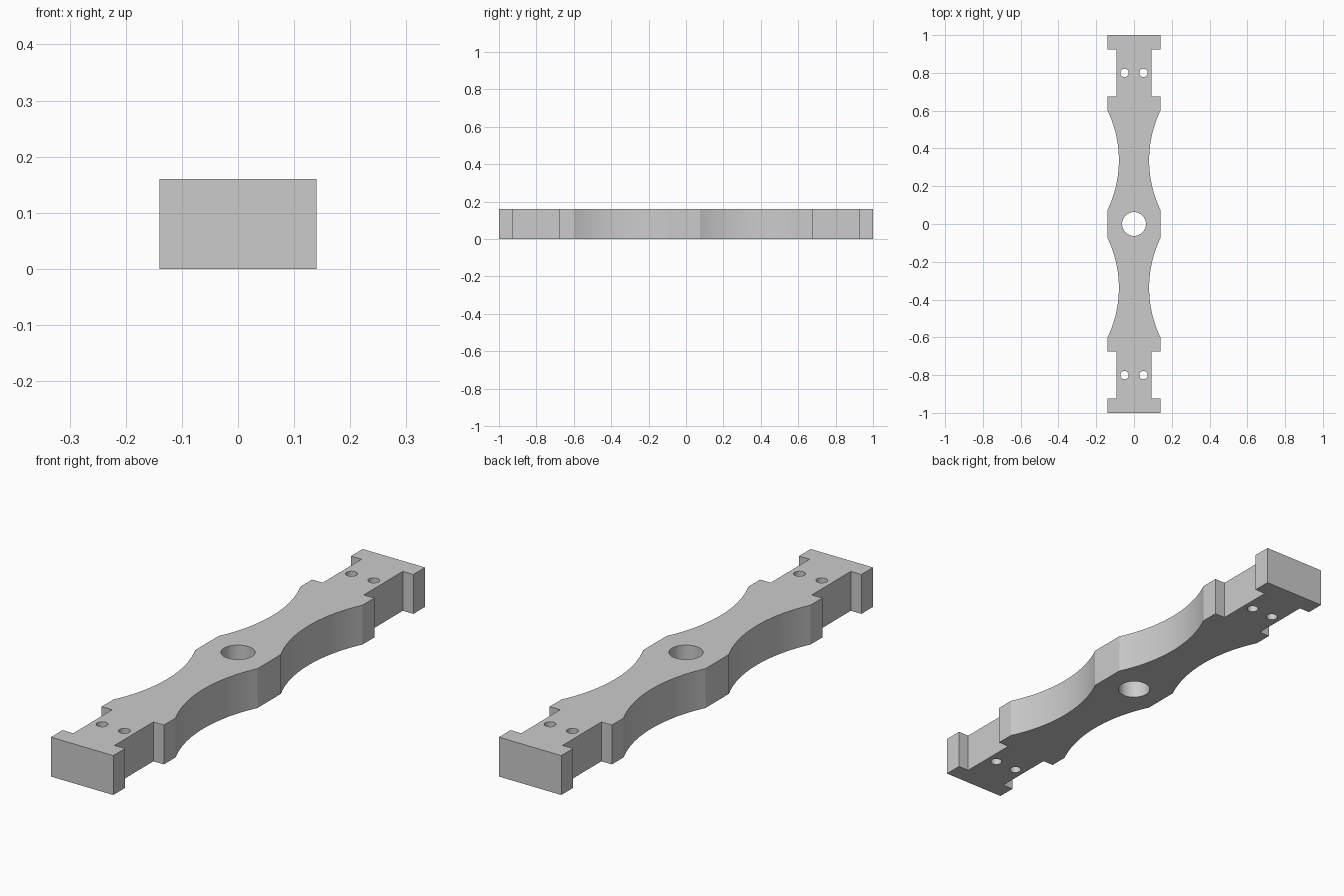
import bpy
import bmesh
from math import sin, cos, asin, pi

HEIGHT = 0.16
HALF_WIDTH = 0.14
NECK = 0.08          # half width at the narrowest point
NOTCH = 0.0925       # half width between the end flanges
ARC_START, ARC_END = 0.075, 0.6

cube = bpy.data.objects.get("Cube")
if cube:
    bpy.data.objects.remove(cube)

grey = bpy.data.materials.new("plain grey")
grey.use_nodes = True
colour = (0.6, 0.6, 0.6, 1)
grey.diffuse_color = colour
grey.node_tree.nodes["Principled BSDF"].inputs["Base Color"].default_value = colour


def scallop(steps=32):
    """Concave arc on the +x, +y side, running outward along y."""
    half = (ARC_END - ARC_START) / 2
    sag = HALF_WIDTH - NECK
    radius = (half ** 2 + sag ** 2) / (2 * sag)
    sweep = asin(half / radius)
    mid = (ARC_START + ARC_END) / 2
    angles = [sweep * (2 * i / steps - 1) for i in range(steps + 1)]
    return [(NECK + radius * (1 - cos(a)), mid + radius * sin(a)) for a in angles]


def circle(x, y, radius, steps=48):
    return [(x + radius * cos(2 * pi * i / steps), y + radius * sin(2 * pi * i / steps))
            for i in range(steps)]


# Quarter outline, mirrored into the full bar outline
quarter = scallop() + [(HALF_WIDTH, 0.675), (NOTCH, 0.675), (NOTCH, 0.925),
                       (HALF_WIDTH, 0.925), (HALF_WIDTH, 1.0)]
right_half = [(x, -y) for x, y in reversed(quarter)] + quarter
outline = right_half + [(-x, y) for x, y in reversed(right_half)]

# Centre bore and a pair of screw holes at each end
loops = [outline, circle(0, 0, 0.063)]
loops += [circle(sx * 0.05, sy * 0.8, 0.022) for sx in (-1, 1) for sy in (-1, 1)]

# Filled flat curve, extruded to the bar's height
curve = bpy.data.curves.new("bar_profile", "CURVE")
curve.dimensions = "2D"
curve.fill_mode = "BOTH"
curve.extrude = HEIGHT / 2
for loop in loops:
    spline = curve.splines.new("POLY")
    spline.points.add(len(loop) - 1)
    for point, (x, y) in zip(spline.points, loop):
        point.co = (x, y, HEIGHT / 2, 1)
    spline.use_cyclic_u = True
profile = bpy.data.objects.new("bar_profile", curve)
bpy.context.collection.objects.link(profile)
bpy.context.view_layer.update()

# Solid bar from the extruded profile
evaluated = profile.evaluated_get(bpy.context.evaluated_depsgraph_get())
mesh = bpy.data.meshes.new_from_object(evaluated)
bpy.data.objects.remove(profile)
bm = bmesh.new()
bm.from_mesh(mesh)
bmesh.ops.remove_doubles(bm, verts=bm.verts, dist=0.0001)
bottom = min(v.co.z for v in bm.verts)
bmesh.ops.translate(bm, verts=bm.verts, vec=(0, 0, -bottom))
bmesh.ops.recalc_face_normals(bm, faces=bm.faces)
bm.to_mesh(mesh)
bm.free()
mesh.materials.clear()
mesh.materials.append(grey)

bar = bpy.data.objects.new("mounting_bar", mesh)
bpy.context.collection.objects.link(bar)
bpy.ops.object.select_all(action="DESELECT")
bar.select_set(True)
bpy.context.view_layer.objects.active = bar
bpy.ops.object.shade_smooth_by_angle(angle=0.35)
